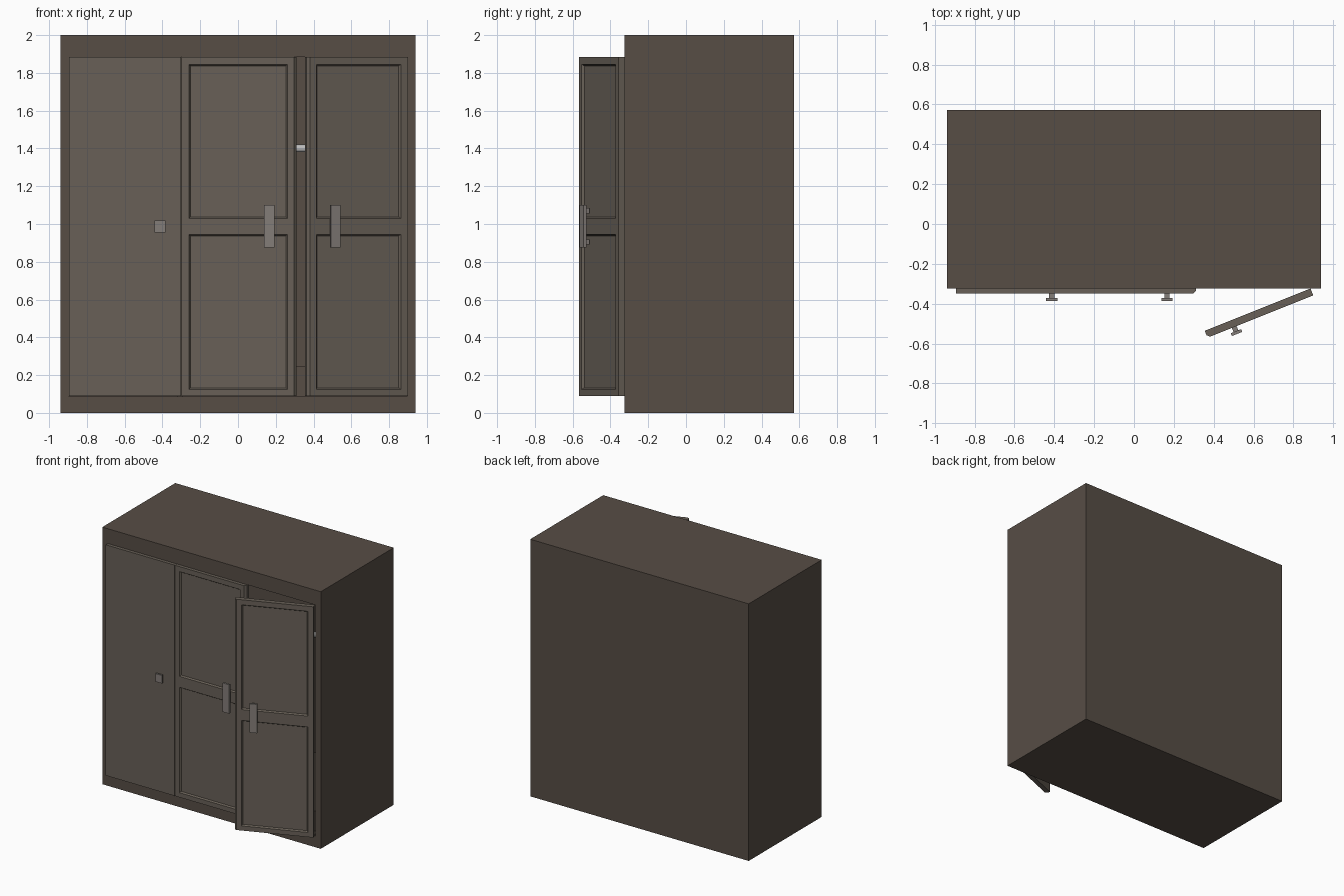
import bpy, bmesh, math
from mathutils import Vector, Matrix

if "Cube" in bpy.data.objects:
    bpy.data.objects.remove(bpy.data.objects["Cube"])


def material(name, rgb):
    m = bpy.data.materials.new(name)
    m.diffuse_color = (*rgb, 1)
    m.use_nodes = True
    m.node_tree.nodes["Principled BSDF"].inputs["Base Color"].default_value = m.diffuse_color
    return m


WOOD = material("dark_wood", (0.095, 0.075, 0.06))
DOOR = material("door_wood", (0.14, 0.118, 0.096))
METAL = material("handle_metal", (0.23, 0.205, 0.19))
STEEL = material("rail_steel", (0.5, 0.5, 0.5))


def finish(bm, name, mat, matrix=None):
    bmesh.ops.recalc_face_normals(bm, faces=bm.faces[:])
    me = bpy.data.meshes.new(name)
    bm.to_mesh(me)
    bm.free()
    me.materials.append(mat)
    ob = bpy.data.objects.new(name, me)
    bpy.context.collection.objects.link(ob)
    if matrix:
        ob.matrix_world = matrix
    return ob


def add_box(bm, lo, hi):
    lo, hi = Vector(lo), Vector(hi)
    m = Matrix.Translation((lo + hi) / 2) @ Matrix.Diagonal((*(hi - lo), 1))
    return bmesh.ops.create_cube(bm, size=1, matrix=m)["verts"]


def box(name, lo, hi, mat):
    bm = bmesh.new()
    add_box(bm, lo, hi)
    return finish(bm, name, mat)


# Main dimensions
X, Y0, Y1, H = 0.94, -0.325, 0.572, 2.0
OX, Z0, Z1 = 0.896, 0.088, 1.885        # front opening
T, FRONT = 0.037, -0.349                # door thickness, closed door front


def carcass():
    bm = bmesh.new()
    add_box(bm, (-X, Y0, 0), (X, Y1, H))
    bm.normal_update()
    front = min(bm.faces, key=lambda f: f.normal.y)
    bmesh.ops.inset_individual(bm, faces=[front], thickness=0.03)
    for v in front.verts:
        v.co.x = math.copysign(OX, v.co.x)
        v.co.z = Z1 if v.co.z > 1 else Z0
    ext = bmesh.ops.extrude_discrete_faces(bm, faces=[front])
    for v in ext["faces"][0].verts:
        v.co.y = Y1 - 0.035
    finish(bm, "carcass", WOOD)


def panel_door(name, width, sign, matrix):
    """Hinge at local x=0, back at y=0; two recessed panels, chamfered free edge."""
    c = 0.014
    xs = [0, 0.04, width - 0.05, width - c]
    zs = [Z0 + 0.001, 0.125, 0.945, 1.03, 1.845, Z1 - 0.001]
    bm = bmesh.new()
    g = [[bm.verts.new((x * sign, -T, z)) for z in zs] for x in xs]
    panels = []
    for i in range(3):
        for j in range(5):
            f = bm.faces.new((g[i][j], g[i + 1][j], g[i + 1][j + 1], g[i][j + 1]))
            if i == 1 and j in (1, 3):
                panels.append(f)
    rim = [e for e in bm.edges if e.is_boundary]
    for step, y in enumerate((c - T, 0)):
        ext = bmesh.ops.extrude_edge_only(bm, edges=rim)["geom"]
        rim = [e for e in ext if isinstance(e, bmesh.types.BMEdge)]
        for v in ext:
            if isinstance(v, bmesh.types.BMVert):
                v.co.y = y
                if step == 0 and abs(abs(v.co.x) - xs[-1]) < 1e-5:
                    v.co.x = width * sign
    bmesh.ops.contextual_create(bm, geom=rim)
    bmesh.ops.recalc_face_normals(bm, faces=bm.faces[:])
    bmesh.ops.inset_individual(bm, faces=panels, thickness=0.011, depth=-0.012)
    finish(bm, name, DOOR, matrix)

    # Bar handle on two square posts
    hx = (width - 0.145) * sign
    bm = bmesh.new()
    add_box(bm, (hx - 0.028, -T - 0.038, 0.875), (hx + 0.028, -T - 0.023, 1.1))
    for z in (0.905, 1.07):
        add_box(bm, (hx - 0.013, -T - 0.025, z - 0.014), (hx + 0.013, -T + 0.002, z + 0.014))
    finish(bm, name + "_handle", METAL, matrix)


carcass()

# Left plain door with its small square knob
box("left_door", (-OX + 0.002, FRONT, Z0 + 0.001), (-0.301, FRONT + T, Z1 - 0.001), DOOR)
bm = bmesh.new()
add_box(bm, (-0.441, FRONT - 0.038, 0.955), (-0.385, FRONT - 0.023, 1.018))
add_box(bm, (-0.426, FRONT - 0.025, 0.973), (-0.4, FRONT + 0.002, 1.0))
finish(bm, "left_door_knob", METAL)

# Panelled doors: middle closed, right ajar
panel_door("middle_door", 0.611, 1, Matrix.Translation((-0.3, FRONT + T, 0)))
panel_door("right_door", 0.572, -1,
           Matrix.Translation((0.886, -0.324, 0)) @ Matrix.Rotation(math.radians(21.8), 4, 'Z'))

# Interior: divider, base drawer and hanging rail
back = Y1 - 0.034
box("divider", (-0.32, FRONT + T + 0.002, Z0), (-0.29, back, Z1), WOOD)
box("base_drawer", (-0.291, -0.26, Z0), (OX, back, 0.245), WOOD)
bm = bmesh.new()
bmesh.ops.create_cone(bm, cap_ends=True, segments=16, radius1=0.02, radius2=0.02,
                      depth=OX + 0.29,
                      matrix=Matrix.Translation(((OX - 0.29) / 2, 0.12, 1.4))
                      @ Matrix.Rotation(math.pi / 2, 4, 'Y'))
rail = finish(bm, "hanging_rail", STEEL)
for p in rail.data.polygons:
    p.use_smooth = len(p.vertices) == 4
